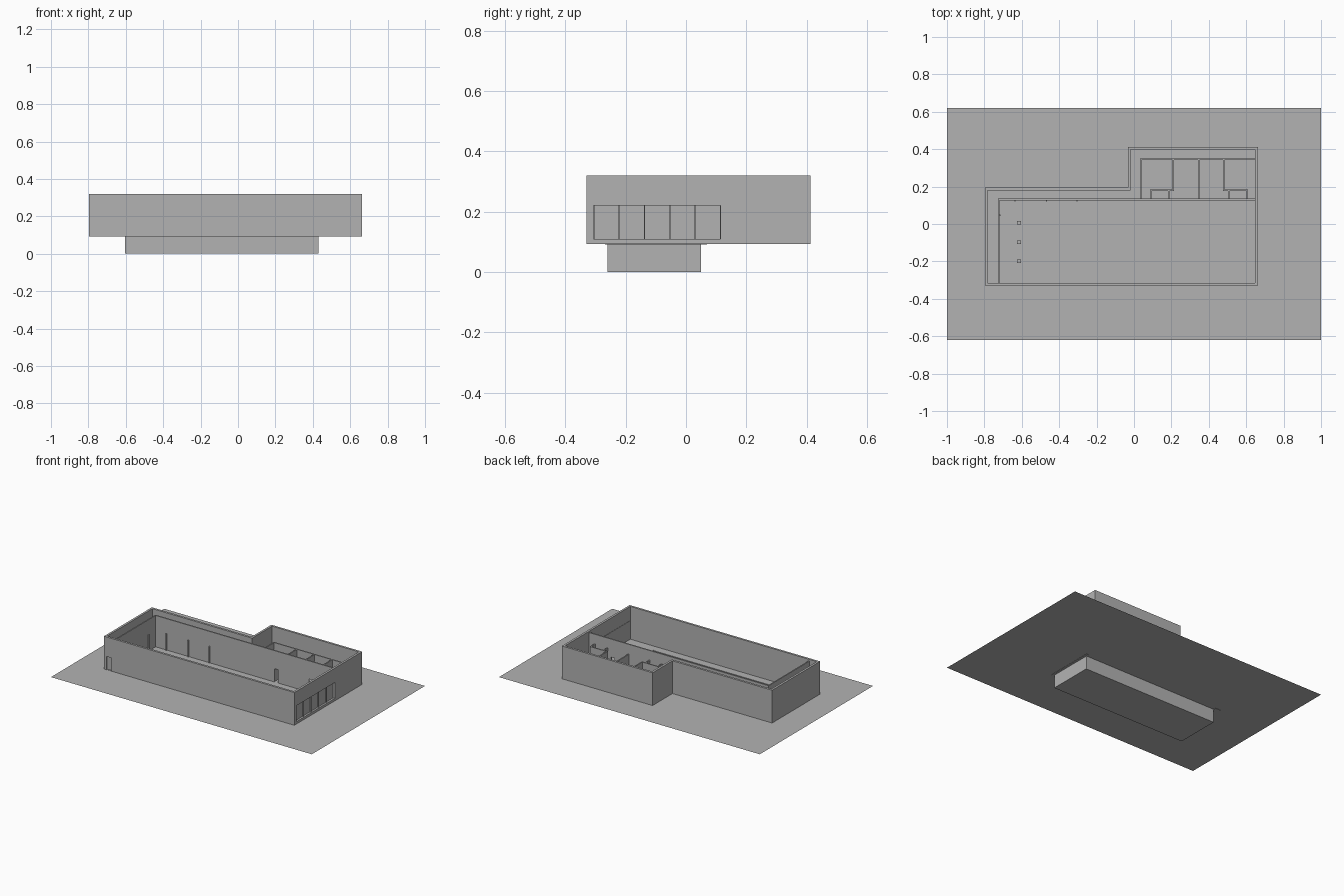
import bpy, bmesh

if "Cube" in bpy.data.objects:
    bpy.data.objects.remove(bpy.data.objects["Cube"])

grey = bpy.data.materials.new("plain_grey")
grey.diffuse_color = (0.45, 0.45, 0.45, 1)
grey.use_nodes = True
grey.node_tree.nodes["Principled BSDF"].inputs["Base Color"].default_value = grey.diffuse_color
G = 0.093          # ground level


def finish(name, bm):
    bmesh.ops.recalc_face_normals(bm, faces=bm.faces)
    me = bpy.data.meshes.new(name)
    bm.to_mesh(me)
    bm.free()
    me.materials.append(grey)
    ob = bpy.data.objects.new(name, me)
    bpy.context.collection.objects.link(ob)
    return ob


def box(name, x0, x1, y0, y1, z0, z1):
    bm = bmesh.new()
    bmesh.ops.create_cube(bm, size=1)
    for v in bm.verts:
        v.co = (x1 if v.co.x > 0 else x0, y1 if v.co.y > 0 else y0, z1 if v.co.z > 0 else z0)
    return finish(name, bm)


def cut(ob, name, *dims):
    c = box(name, *dims)
    c.hide_render = True
    c.hide_viewport = True
    c.display_type = 'WIRE'
    m = ob.modifiers.new(name, 'BOOLEAN')
    m.operation = 'DIFFERENCE'
    m.solver = 'EXACT'
    m.object = c


def rect(x0, x1, y0, y1):
    return [(x0, y0), (x1, y0), (x1, y1), (x0, y1)]


# Ground sheet with an opening for the pool
PX0, PX1, PY0, PY1 = -0.605, 0.43, -0.26, 0.05
bm = bmesh.new()
a = [bm.verts.new((x, y, G)) for x, y in rect(-1, 1, -0.62, 0.62)]
b = [bm.verts.new((x, y, G)) for x, y in rect(PX0, PX1, PY0, PY1)]
for i in range(4):
    j = (i + 1) % 4
    bm.faces.new((a[i], a[j], b[j], b[i]))
finish("ground", bm)

# Pool basin (open box) and water sheet
bm = bmesh.new()
lo = [bm.verts.new((x, y, 0)) for x, y in rect(PX0, PX1, PY0, PY1)]
hi = [bm.verts.new((x, y, G)) for x, y in rect(PX0, PX1, PY0, PY1)]
bm.faces.new(lo)
for i in range(4):
    j = (i + 1) % 4
    bm.faces.new((lo[i], lo[j], hi[j], hi[i]))
finish("pool_basin", bm)
bm = bmesh.new()
bm.faces.new([bm.verts.new((x, y, G - 0.003)) for x, y in rect(PX0, PX1, PY0, PY1)])
finish("water", bm)

# Lane ropes, end strips and starting blocks
for y in (-0.046, -0.149):
    box("lane_rope", PX0, PX1, y - 0.003, y + 0.003, G - 0.005, G + 0.001)
box("start_strip", -0.645, -0.605, -0.268, 0.07, G - 0.002, G + 0.003)
box("turn_strip", 0.43, 0.445, -0.268, 0.07, G - 0.002, G + 0.003)
for y in (0.007, -0.097, -0.2):
    box("starting_block", -0.625, -0.605, y - 0.009, y + 0.009, G, G + 0.018)

# Outer shell: L-shaped ring
outer = [(-0.797, -0.33), (0.663, -0.33), (0.663, 0.413), (-0.033, 0.413), (-0.033, 0.195), (-0.797, 0.195)]
T = 0.015
inner = [(-0.797 + T, -0.33 + T), (0.663 - T, -0.33 + T), (0.663 - T, 0.413 - T),
         (-0.033 + T, 0.413 - T), (-0.033 + T, 0.195 - T), (-0.797 + T, 0.195 - T)]
bm = bmesh.new()
rings = [[bm.verts.new((x, y, z)) for x, y in pts]
         for pts, z in ((outer, G), (outer, 0.32), (inner, 0.32), (inner, G))]
for k in range(4):
    r, s = rings[k], rings[(k + 1) % 4]
    for i in range(6):
        j = (i + 1) % 6
        bm.faces.new((r[i], r[j], s[j], s[i]))
shell = finish("outer_walls", bm)
cut(shell, "window_cutter", 0.63, 0.68, -0.306, 0.115, 0.11, 0.22)
cut(shell, "front_door_cutter", -0.778, -0.74, -0.35, -0.322, G + 0.001, 0.185)

# Glazing behind the long window opening
box("window_pane", 0.646, 0.65, -0.308, 0.117, 0.108, 0.222)
for i in range(6):
    y = -0.306 + i * 0.0842
    box("window_mullion", 0.65, 0.657, y - 0.002, y + 0.002, 0.11, 0.22)

# Hall lining walls
hall = box("hall_back_wall", -0.728, 0.648, 0.126, 0.135, G, 0.31)
for x0, x1 in ((0.19, 0.22), (0.455, 0.48)):
    cut(hall, "hall_door_cutter", x0, x1, 0.11, 0.15, G - 0.01, 0.185)
box("hall_left_wall", -0.728, -0.72, -0.315, 0.126, G, 0.31)
for x in (-0.636, -0.467, -0.305):
    box("hall_post", x - 0.003, x + 0.003, 0.119, 0.126, G, 0.208)
box("hall_side_post", -0.72, -0.713, 0.044, 0.05, G, 0.208)

# Changing room partitions, lower than the hall
R = 0.243
W = 0.004
box("rooms_back_wall", 0.031, 0.648, 0.341, 0.349, G, R)
for x, y0 in ((0.035, 0.135), (0.21, 0.176), (0.345, 0.135), (0.48, 0.176)):
    box("room_partition", x - W, x + W, y0, 0.341, G, R)
for x0, x1, xa, xb in ((0.086, 0.206, 0.09, 0.185), (0.484, 0.609, 0.507, 0.605)):
    box("lobby_wall", x0, x1, 0.176, 0.184, G, R)
    for x in (xa, xb):
        box("lobby_side", x - W, x + W, 0.135, 0.176, G, R)
